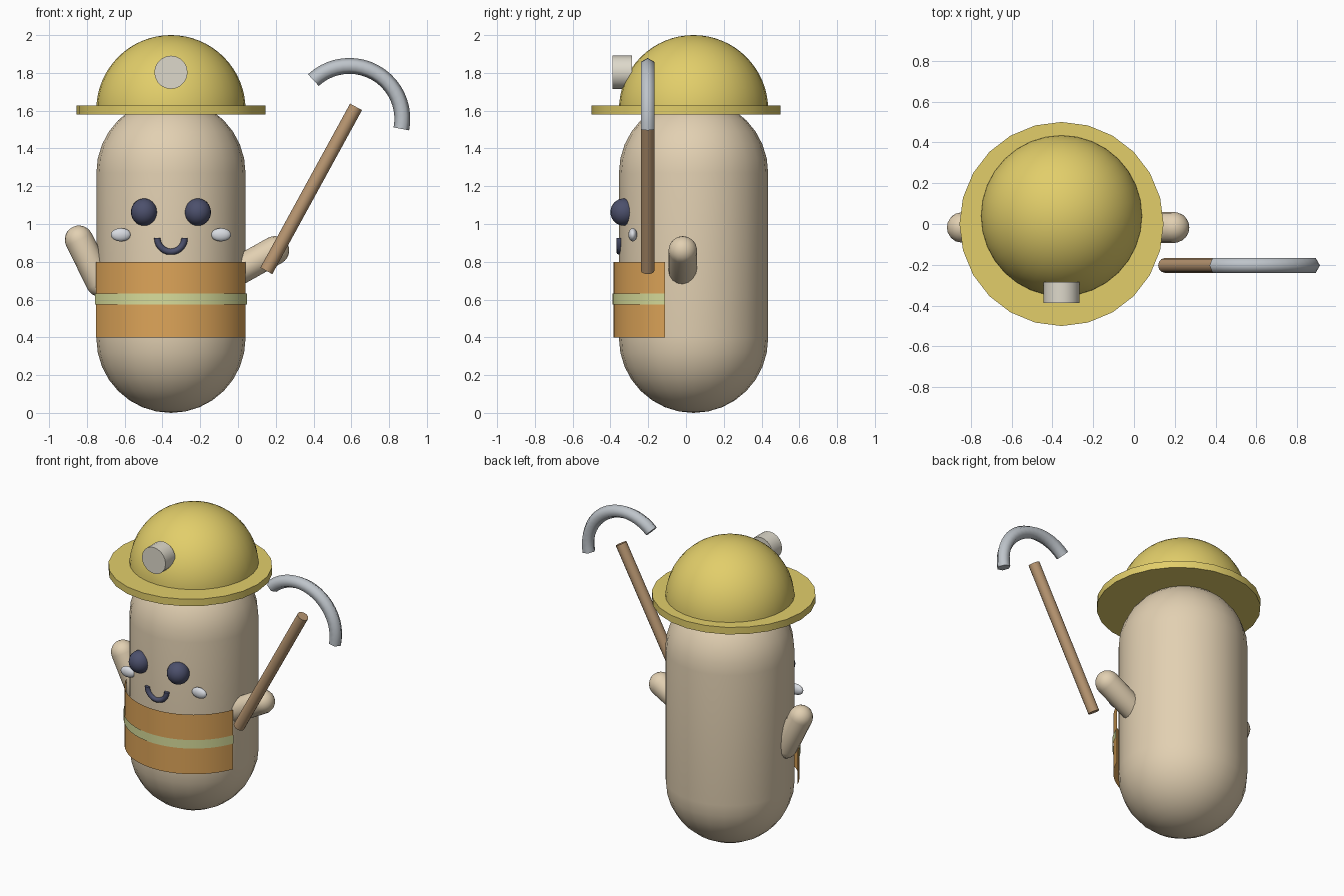
import bpy, bmesh
from math import sin, cos, pi, radians
from mathutils import Matrix, Vector

if "Cube" in bpy.data.objects:
    bpy.data.objects.remove(bpy.data.objects["Cube"])

CX, CY, R = -0.355, 0.04, 0.395      # body axis and radius


def material(name, rgb):
    lin = [((c / 255 + 0.055) / 1.055) ** 2.4 for c in rgb] + [1]
    m = bpy.data.materials.new(name)
    m.use_nodes = True
    m.diffuse_color = lin
    m.node_tree.nodes["Principled BSDF"].inputs["Base Color"].default_value = lin
    return m


skin = material("tan skin", (226, 208, 178))
yellow = material("helmet yellow", (226, 206, 106))
cream = material("lamp cream", (222, 217, 203))
orange = material("vest orange", (222, 165, 89))
lime = material("stripe lime", (216, 221, 155))
navy = material("dark navy", (76, 80, 108))
white = material("cheek white", (216, 219, 225))
wood = material("handle wood", (184, 150, 113))
steel = material("pick steel", (190, 196, 202))


def finish(name, bm, mat, matrix=Matrix(), angle=40, closed=True):
    bmesh.ops.transform(bm, matrix=matrix, verts=bm.verts)
    if closed:
        bmesh.ops.recalc_face_normals(bm, faces=bm.faces)
    me = bpy.data.meshes.new(name)
    bm.to_mesh(me)
    bm.free()
    me.materials.append(mat)
    ob = bpy.data.objects.new(name, me)
    bpy.context.collection.objects.link(ob)
    bpy.ops.object.select_all(action='DESELECT')
    ob.select_set(True)
    bpy.context.view_layer.objects.active = ob
    bpy.ops.object.shade_smooth_by_angle(angle=radians(angle))
    return ob


def lathe(name, profile, mat, sides, matrix):
    bm = bmesh.new()
    vs = [bm.verts.new((r, 0, z)) for r, z in profile]
    es = [bm.edges.new(p) for p in zip(vs, vs[1:])]
    bmesh.ops.spin(bm, geom=vs + es, cent=(0, 0, 0), axis=(0, 0, 1),
                   angle=2 * pi, steps=sides, use_merge=True)
    bmesh.ops.remove_doubles(bm, verts=bm.verts, dist=1e-5)
    return finish(name, bm, mat, matrix)


def quarter(r, z, a0, n):
    return [(r * cos(a0 + i * pi / 2 / n), z + r * sin(a0 + i * pi / 2 / n))
            for i in range(n + 1)]


def along(a, b):
    d = Vector(b) - Vector(a)
    return Matrix.Translation(a) @ d.to_track_quat('Z', 'Y').to_matrix().to_4x4(), d.length


def capsule(name, a, b, r, mat, sides, rings):
    m, length = along(a, b)
    profile = quarter(r, 0, -pi / 2, rings) + quarter(r, length, 0, rings)
    return lathe(name, profile, mat, sides, m)


def rod(name, a, b, r, mat, sides):
    m, length = along(a, b)
    return lathe(name, [(0, 0), (r, 0), (r, length), (0, length)], mat, sides, m)


def ball(name, loc, size, mat):
    bm = bmesh.new()
    bmesh.ops.create_uvsphere(bm, u_segments=20, v_segments=14, radius=1)
    return finish(name, bm, mat, Matrix.LocRotScale(loc, None, size))


def bent_tube(name, loc, radius, tube, start, sweep, mat, sides):
    # ring section swept in the upright x-z plane
    bm = bmesh.new()
    ring = [bm.verts.new((radius + tube * cos(2 * pi * i / sides),
                          tube * sin(2 * pi * i / sides), 0)) for i in range(sides)]
    face = bm.faces.new(ring)
    bmesh.ops.spin(bm, geom=ring + list(face.edges) + [face], cent=(0, 0, 0),
                   axis=(0, -1, 0), angle=radians(sweep), steps=20)
    m = Matrix.Translation(loc) @ Matrix.Rotation(radians(-start), 4, 'Y')
    return finish(name, bm, mat, m, angle=65)


def band(name, radius, z0, z1, half, mat):
    # open curved sheet wrapped round the front of the body
    bm = bmesh.new()
    vs = [bm.verts.new((radius, 0, z)) for z in (z0, z1)]
    e = bm.edges.new(vs)
    bmesh.ops.spin(bm, geom=vs + [e], cent=(0, 0, 0), axis=(0, 0, 1),
                   angle=radians(2 * half), steps=20)
    bm.normal_update()
    for f in bm.faces:
        c = f.calc_center_median()
        if f.normal.x * c.x + f.normal.y * c.y < 0:
            f.normal_flip()
    m = Matrix.Translation((CX, CY, 0)) @ Matrix.Rotation(radians(-90 - half), 4, 'Z')
    return finish(name, bm, mat, m, closed=False)


# Body and arms
capsule("body", (CX, CY, R), (CX, CY, 1.27), R, skin, 24, 8)
capsule("left_arm", (-0.02, -0.017, 0.74), (0.195, -0.017, 0.86), 0.076, skin, 16, 6)
capsule("right_arm", (-0.73, -0.017, 0.69), (-0.842, -0.017, 0.917), 0.075, skin, 16, 6)

# Helmet
lathe("helmet_dome", [(0, 0)] + quarter(R, 0, 0, 16), yellow, 32,
      Matrix.Translation((CX, CY, 1.605)))
rod("helmet_brim", (CX, 0, 1.58), (CX, 0, 1.627), 0.5, yellow, 24)
rod("helmet_lamp", (CX, -0.285, 1.803), (CX, -0.388, 1.803), 0.088, cream, 20)

# Face
for side, s in (("left", 1), ("right", -1)):
    ball(side + "_eye", (CX + s * 0.142, -0.33, 1.063), (0.07, 0.07, 0.072), navy)
    ball(side + "_cheek", (CX + s * 0.265, -0.282, 0.943), (0.053, 0.023, 0.035), white)
bent_tube("mouth", (CX, -0.352, 0.925), 0.072, 0.017, 180, 180, navy, 8)

# Vest with its reflective stripe
band("vest", 0.424, 0.4, 0.8, 69, orange)
band("vest_stripe", 0.43, 0.575, 0.632, 69, lime)

# Pickaxe
rod("pick_handle", (0.15, -0.203, 0.752), (0.625, -0.203, 1.62), 0.036, wood, 12)
bent_tube("pick_head", (0.59, -0.203, 1.557), 0.28, 0.042, -11, 144, steel, 6)
